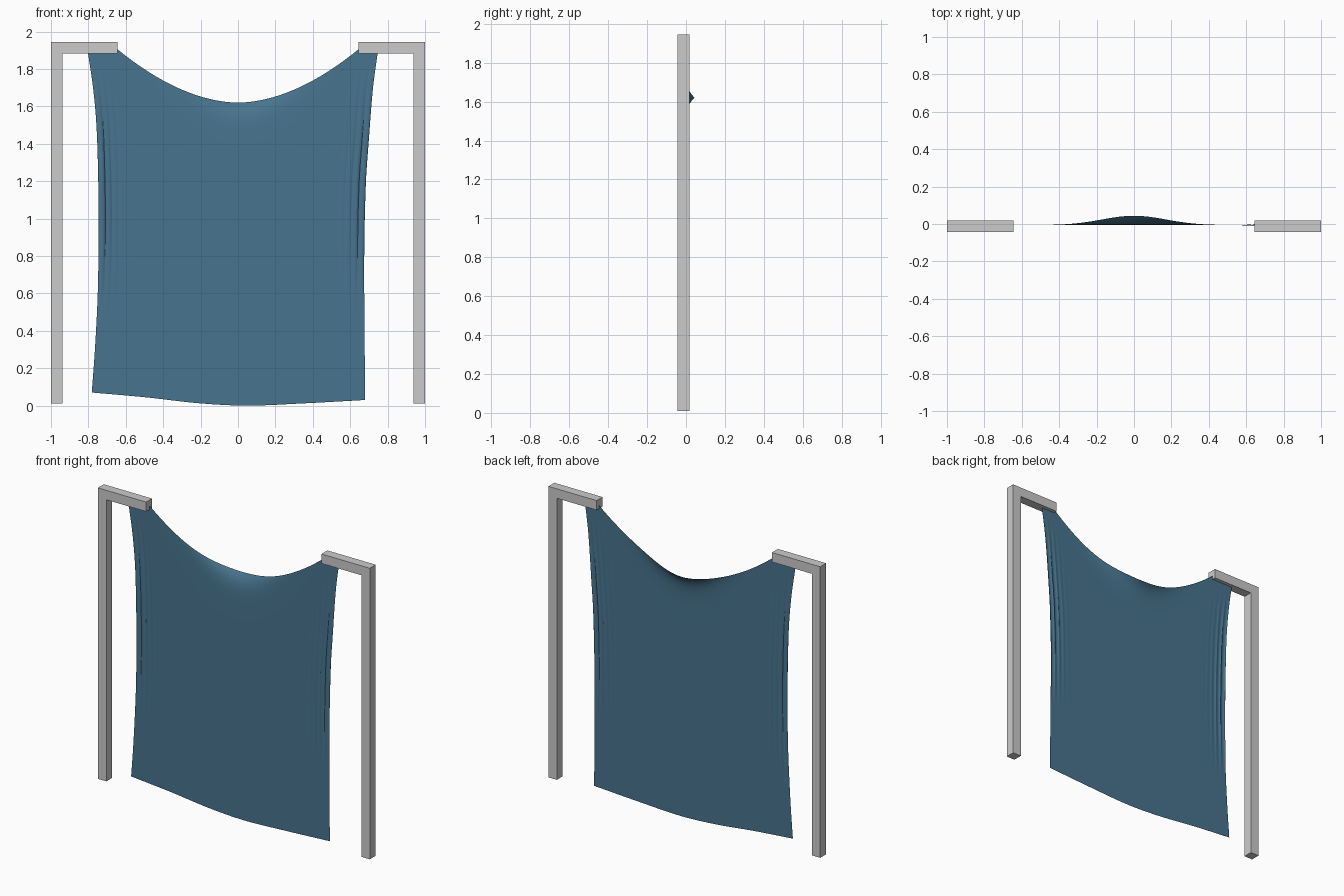
import bpy, bmesh, math

cube = bpy.data.objects.get("Cube")
if cube:
    bpy.data.objects.remove(cube, do_unlink=True)


def material(name, rgb):
    mat = bpy.data.materials.new(name)
    mat.use_nodes = True
    mat.diffuse_color = (*rgb, 1)
    mat.node_tree.nodes["Principled BSDF"].inputs["Base Color"].default_value = (*rgb, 1)
    return mat


def add_object(name, bm, mat):
    mesh = bpy.data.meshes.new(name)
    bm.to_mesh(mesh)
    bm.free()
    mesh.materials.append(mat)
    obj = bpy.data.objects.new(name, mesh)
    bpy.context.collection.objects.link(obj)
    return obj


def curve(points, t):
    """Smooth value at t through a few (position, value) points."""
    t = min(max(t, points[0][0]), points[-1][0])
    last = len(points) - 1
    i = next(k for k in range(last) if t <= points[k + 1][0])

    def slope(k):
        a, b = points[max(k - 1, 0)], points[min(k + 1, last)]
        return (b[1] - a[1]) / (b[0] - a[0])

    (x0, y0), (x1, y1) = points[i], points[i + 1]
    h = x1 - x0
    s = (t - x0) / h
    return (y0 * (1 + 2 * s) * (1 - s) ** 2 + y1 * s * s * (3 - 2 * s)
            + h * s * (1 - s) * (slope(i) * (1 - s) - slope(i + 1) * s))


grey = material("light grey", (0.6, 0.6, 0.6))
blue = material("slate blue cloth", (0.064, 0.175, 0.272))

# Bracket posts: an L outline extruded in depth, mirrored to each side
BACK, FRONT = 0.018, -0.044
OUTLINE = [(1, 0.01), (1, 1.945), (0.645, 1.945), (0.645, 1.882), (0.938, 1.882), (0.938, 0.01)]
for side, name in ((1, "left_bracket"), (-1, "right_bracket")):
    bm = bmesh.new()
    face = bm.faces.new([bm.verts.new((side * x, FRONT, z)) for x, z in OUTLINE])
    moved = bmesh.ops.extrude_face_region(bm, geom=[face])["geom"]
    bmesh.ops.translate(bm, vec=(0, BACK - FRONT, 0),
                        verts=[v for v in moved if isinstance(v, bmesh.types.BMVert)])
    bmesh.ops.recalc_face_normals(bm, faces=bm.faces)
    add_object(name, bm, grey)

# Hanging cloth: outline curves
LOW_X = [(0.07, -0.782), (0.3, -0.765), (0.6, -0.75), (0.95, -0.745),
         (1.2, -0.747), (1.5, -0.757), (1.7, -0.775), (1.91, -0.806)]
HIGH_X = [(0.03, 0.68), (0.6, 0.675), (0.9, 0.676), (1.2, 0.684),
          (1.4, 0.698), (1.7, 0.722), (1.91, 0.75)]
HEM = [(-0.782, 0.07), (-0.5, 0.045), (-0.2, 0.012), (0.05, 0), (0.35, 0.012), (0.68, 0.03)]


def sag(x):
    return min(1.62 + 0.29 * abs(x / 0.65) ** 1.85, 1.91)


def cloth_point(u, v):
    # Settle the position between the side, hem and sagging top curves
    x, z = 1.5 * u - 0.77, 1.9 * v
    for _ in range(6):
        low, high = curve(LOW_X, z), curve(HIGH_X, z)
        x = low + (high - low) * u
        hem = curve(HEM, x)
        z = hem + (sag(x) - hem) * v
    # Top edge leaning backwards in the middle
    y = -0.006 + 0.05 * math.exp(-(x / 0.24) ** 2 - (sag(x) - z) / 0.045)
    # Narrow tension folds along both sides
    edge = min(x - low, high - x)
    height = min(max((z - 0.5) / 1.32, 0), 1)
    fold = math.sin(math.pi * height) * math.exp(-(edge / 0.09) ** 2)
    wave = 2 * math.pi * edge / 0.036
    inward = 1 if u < 0.5 else -1
    x -= inward * 0.0065 * fold * math.sin(wave)
    y += 0.005 * fold * math.cos(wave)
    return x, y, z


# Cloth grid, finer near the sides and the top
COLS, ROWS = 170, 90
bm = bmesh.new()
grid = []
for j in range(ROWS + 1):
    v = 1 - (1 - j / ROWS) ** 1.6
    row = []
    for i in range(COLS + 1):
        w = i / COLS
        u = 0.25 * w + 0.75 * (0.5 - 0.5 * math.cos(math.pi * w))
        row.append(bm.verts.new(cloth_point(u, v)))
    grid.append(row)
for j in range(ROWS):
    for i in range(COLS):
        bm.faces.new((grid[j][i], grid[j][i + 1], grid[j + 1][i + 1], grid[j + 1][i]))
for f in bm.faces:
    f.smooth = True
add_object("hanging_cloth", bm, blue)
